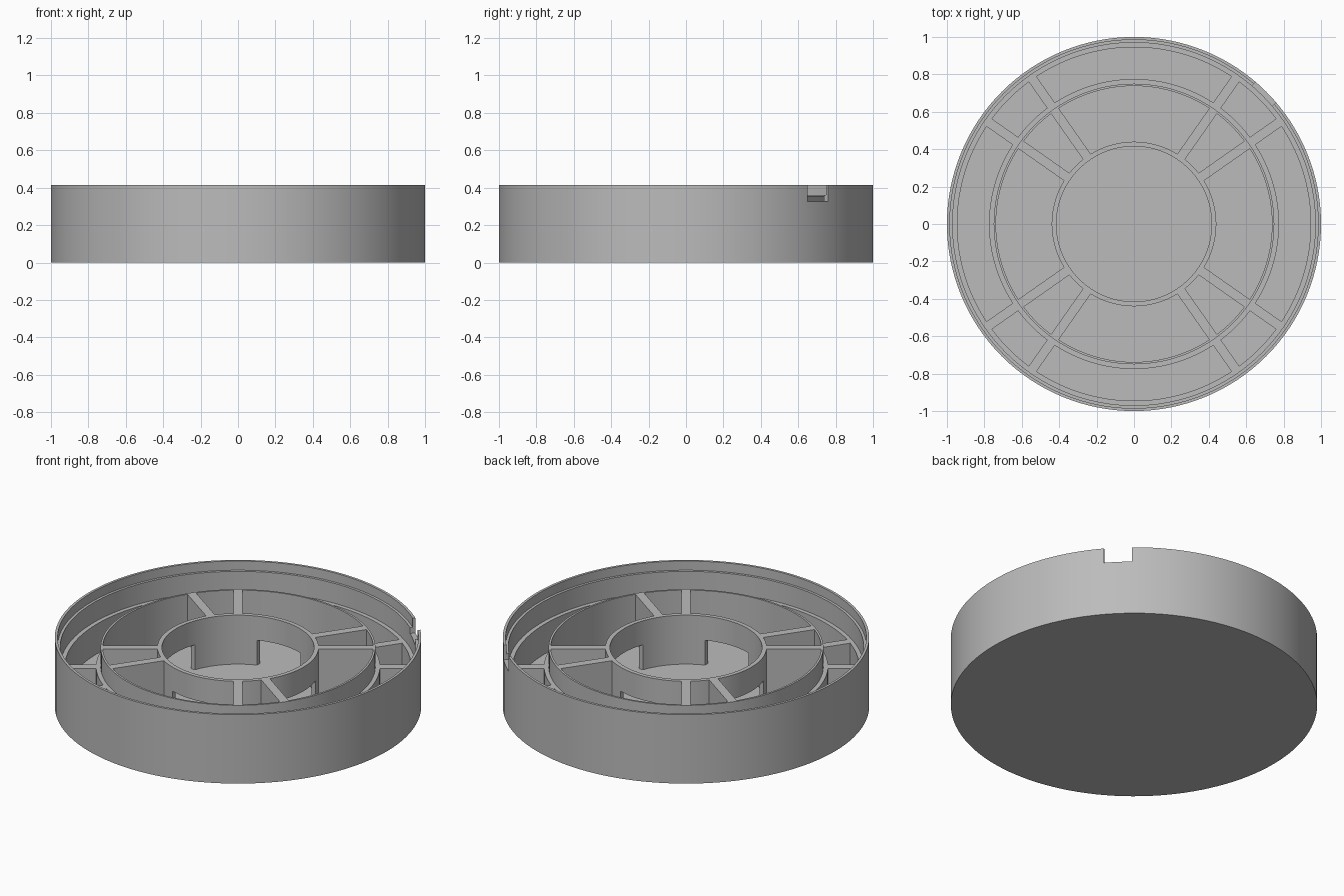
import bpy, bmesh, math
from mathutils import Matrix, Vector

cube = bpy.data.objects.get("Cube")
if cube:
    bpy.data.objects.remove(cube, do_unlink=True)

grey = bpy.data.materials.new("plain_grey")
grey.use_nodes = True
COLOUR = (0.5, 0.5, 0.5, 1)
grey.diffuse_color = COLOUR
grey.node_tree.nodes["Principled BSDF"].inputs["Base Color"].default_value = COLOUR

SEGMENTS = 128
FLOOR, LOW, HIGH, TOP = 0.06, 0.24, 0.355, 0.415
RIB_ANGLES = [base + side for base in (45, 135, 225, 315) for side in (-10, 10)]


def make_object(name, bm):
    bmesh.ops.recalc_face_normals(bm, faces=bm.faces)
    mesh = bpy.data.meshes.new(name)
    bm.to_mesh(mesh)
    bm.free()
    mesh.materials.append(grey)
    obj = bpy.data.objects.new(name, mesh)
    bpy.context.collection.objects.link(obj)
    return obj


def lathe(name, profile, closed):
    """Revolve a (radius, height) profile around z."""
    bm = bmesh.new()
    verts = [bm.verts.new((r, 0, z)) for r, z in profile]
    pairs = list(zip(verts, verts[1:]))
    if closed:
        pairs.append((verts[-1], verts[0]))
    edges = [bm.edges.new(p) for p in pairs]
    bmesh.ops.spin(bm, geom=verts + edges, cent=(0, 0, 0), axis=(0, 0, 1),
                   angle=math.tau, steps=SEGMENTS, use_duplicate=False)
    bmesh.ops.remove_doubles(bm, verts=bm.verts, dist=0.0001)
    return make_object(name, bm)


def radial_box(name, angle, inner, outer, width, low, high):
    """Box lying along a radius at the given angle."""
    bm = bmesh.new()
    centre = Vector(((inner + outer) / 2, 0, (low + high) / 2))
    size = (outer - inner, width, high - low, 1)
    turn = Matrix.Rotation(math.radians(angle), 4, "Z")
    bmesh.ops.create_cube(bm, size=1, matrix=turn @ Matrix.Translation(centre) @ Matrix.Diagonal(size))
    return make_object(name, bm)


def cut(obj, cutter):
    cutter.hide_render = True
    mod = obj.modifiers.new("cut", "BOOLEAN")
    mod.operation = "DIFFERENCE"
    mod.solver = "EXACT"
    mod.object = cutter
    bpy.context.view_layer.objects.active = obj
    bpy.ops.object.modifier_apply(modifier=mod.name)
    bpy.data.objects.remove(cutter, do_unlink=True)


def smooth(obj):
    bpy.ops.object.select_all(action="DESELECT")
    obj.select_set(True)
    bpy.context.view_layer.objects.active = obj
    bpy.ops.object.shade_smooth_by_angle(angle=math.radians(30))


# Round tray with a stepped rim
tray = lathe("tray", [(0, 0), (1, 0), (1, TOP), (0.985, TOP), (0.985, 0.36), (0.97, 0.36),
                      (0.97, LOW), (0.945, LOW), (0.945, FLOOR), (0, FLOOR)], False)
cut(tray, radial_box("rim_notch", 45, 0.9, 1.1, 0.153, 0.325, 0.5))

# Middle ring with a low outer shoulder
ring = lathe("middle_ring", [(0.738, 0.03), (0.775, 0.03), (0.775, LOW), (0.75, LOW),
                             (0.75, HIGH), (0.738, HIGH)], True)

# Hub wall with four low openings
hub = lathe("hub_wall", [(0.415, 0.03), (0.44, 0.03), (0.44, HIGH), (0.415, HIGH)], True)
for angle in (0, 90, 180, 270):
    cut(hub, radial_box("hub_opening", angle, 0.3, 0.5, 0.29, 0, 0.21))

for part in (tray, ring, hub):
    smooth(part)

# Tall inner ribs and low outer ribs, in pairs
for angle in RIB_ANGLES:
    radial_box("inner_rib", angle, 0.425, 0.745, 0.05, 0.03, HIGH)
    radial_box("outer_rib", angle, 0.76, 0.955, 0.05, 0.03, LOW)
